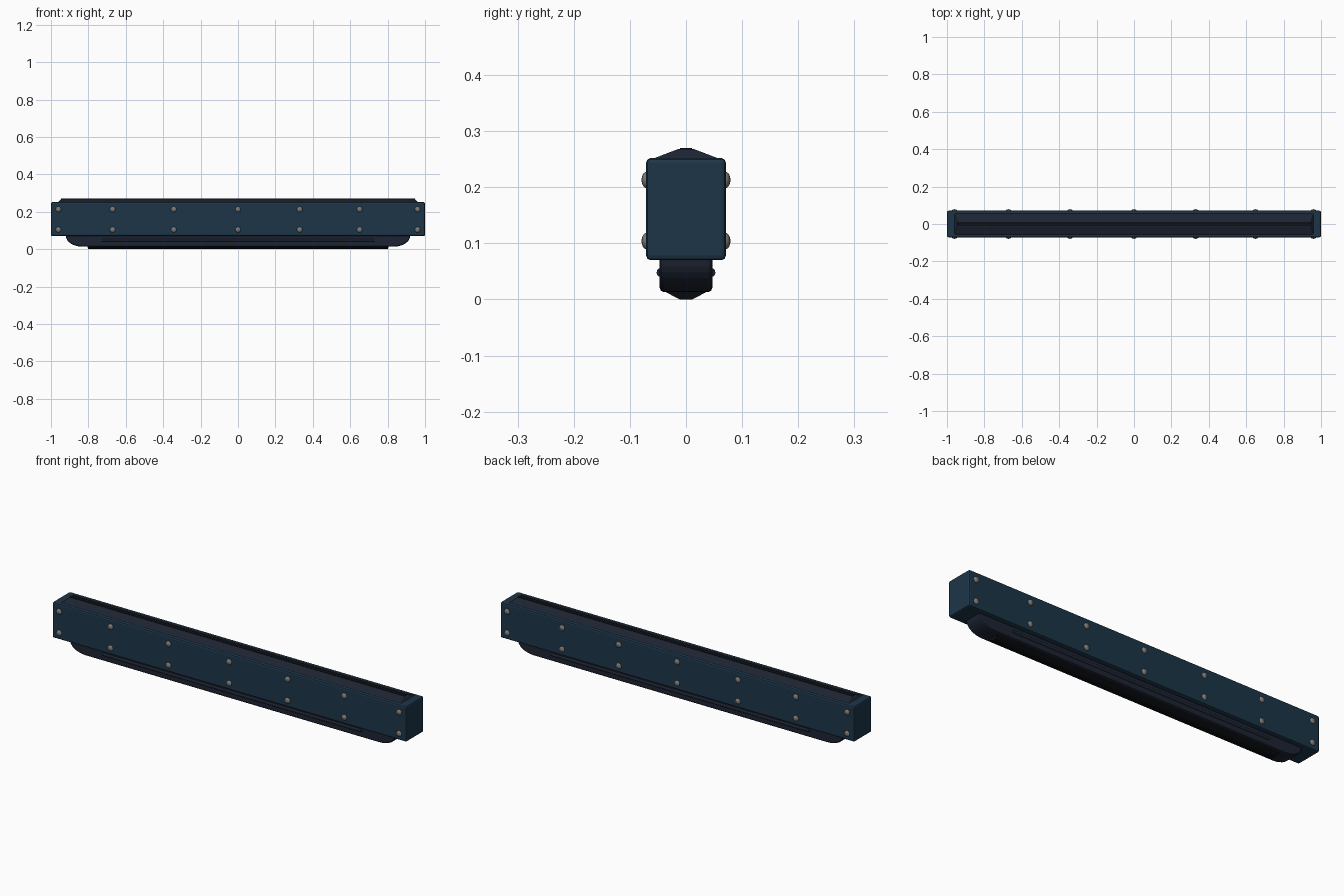
import bpy, bmesh, math

if "Cube" in bpy.data.objects:
    bpy.data.objects.remove(bpy.data.objects["Cube"])


def material(name, rgb):
    m = bpy.data.materials.new(name)
    m.diffuse_color = (*rgb, 1)
    m.use_nodes = True
    m.node_tree.nodes["Principled BSDF"].inputs["Base Color"].default_value = m.diffuse_color
    return m


NAVY = material("navy_paint", (0.012, 0.036, 0.066))
DARK = material("dark_slate", (0.012, 0.017, 0.032))
BLACK = material("black_rubber", (0.004, 0.005, 0.007))
STEEL = material("rivet_steel", (0.2, 0.19, 0.18))


def finish(name, bm, mat, bevel=0, segments=2):
    bmesh.ops.recalc_face_normals(bm, faces=bm.faces)
    me = bpy.data.meshes.new(name)
    bm.to_mesh(me)
    bm.free()
    ob = bpy.data.objects.new(name, me)
    bpy.context.collection.objects.link(ob)
    me.materials.append(mat)
    if bevel:
        b = ob.modifiers.new("Bevel", 'BEVEL')
        b.width, b.segments, b.limit_method = bevel, segments, 'ANGLE'
    return ob


def loft(name, sections, mat, bevel=0):
    """Stack of rectangles (z, half length, half width)."""
    bm = bmesh.new()
    rings = [[bm.verts.new((sx * x, sy * y, z)) for sx, sy in
              ((-1, -1), (1, -1), (1, 1), (-1, 1))] for z, x, y in sections]
    bm.faces.new(rings[0])
    bm.faces.new(rings[-1])
    for a, b in zip(rings, rings[1:]):
        for i in range(4):
            j = (i + 1) % 4
            bm.faces.new((a[i], a[j], b[j], b[i]))
    return finish(name, bm, mat, bevel)


# Main beam
loft("main_beam", [(0.07, 1, 0.071), (0.252, 1, 0.071)], NAVY, 0.008)

# Sloped top ridge with its dark centre strip
loft("top_ridge", [(0.245, 0.96, 0.056), (0.252, 0.96, 0.056),
                   (0.2685, 0.945, 0.013)], DARK, 0.002)
loft("top_strip", [(0.26, 0.95, 0.011), (0.27, 0.945, 0.011)], BLACK)

# Keel: side profile with rounded lower ends, extruded across the width
bm = bmesh.new()
right = [(0.92, 0.08), (0.92, 0.07)]
for i in range(1, 9):
    a = math.radians(90 * i / 8)
    right.append((0.83 + 0.09 * math.cos(a), 0.07 - 0.057 * math.sin(a)))
outline = right + [(-x, z) for x, z in reversed(right)]
face = bm.faces.new([bm.verts.new((x, -0.047, z)) for x, z in outline])
ext = bmesh.ops.extrude_face_region(bm, geom=[face])
bmesh.ops.translate(bm, vec=(0, 0.094, 0),
                    verts=[v for v in ext["geom"] if isinstance(v, bmesh.types.BMVert)])
finish("keel", bm, DARK, 0.008)

# Tapered wear strip under the keel
loft("bottom_strip", [(0, 0.8, 0.011), (0.013, 0.805, 0.036), (0.02, 0.805, 0.036)], BLACK)

# Rounded side ribs on the keel
for side, label in ((-1, "front"), (1, "back")):
    bm = bmesh.new()
    bmesh.ops.create_cone(bm, cap_ends=True, segments=12, radius1=0.008,
                          radius2=0.008, depth=1.46)
    for v in bm.verts:
        x, y, z = v.co
        v.co = (z, side * 0.0445 + y, 0.048 + x)
    finish(label + "_keel_rib", bm, DARK)

# Domed rivets: two rows on each side
for side, label in ((-1, "front"), (1, "back")):
    bm = bmesh.new()
    for x in (-0.96, -0.67, -0.343, 0, 0.33, 0.65, 0.96):
        for z in (0.104, 0.213):
            new = bmesh.ops.create_uvsphere(bm, u_segments=16, v_segments=10, radius=0.015)
            for v in new["verts"]:
                v.co = (v.co.x + x, v.co.y * 0.65 + side * 0.0695, v.co.z + z)
    ob = finish(label + "_rivets", bm, STEEL)
    for p in ob.data.polygons:
        p.use_smooth = True
